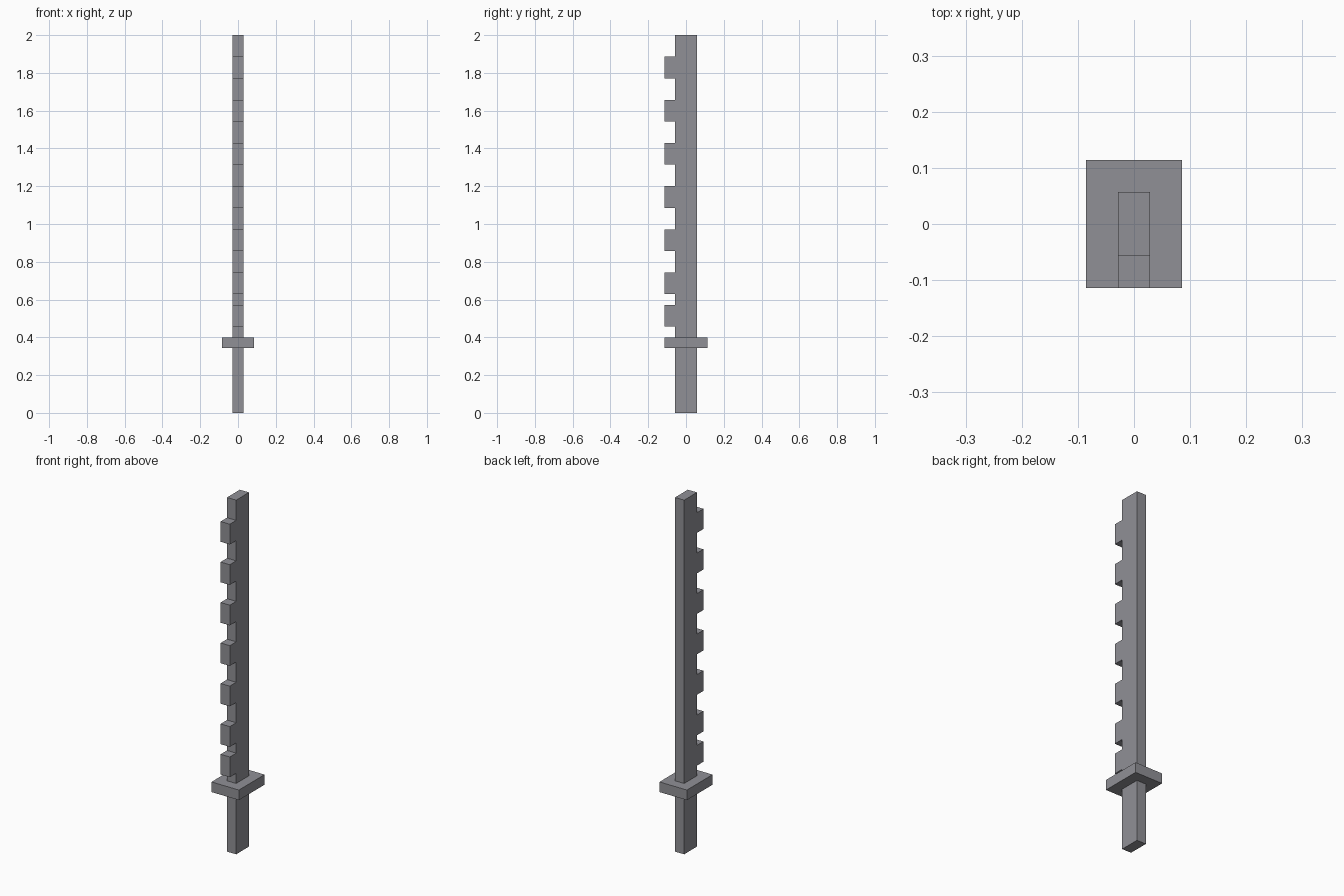
import bpy
import bmesh
from mathutils import Matrix, Vector

default = bpy.data.objects.get("Cube")
if default:
    bpy.data.objects.remove(default, do_unlink=True)

UNIT = 2 / 35  # every part sits on this block grid

steel = bpy.data.materials.new("steel grey")
steel.use_nodes = True
colour = (0.28, 0.28, 0.305, 1)
steel.diffuse_color = colour
steel.node_tree.nodes["Principled BSDF"].inputs["Base Color"].default_value = colour


def box(name, width, y_range, z_range):
    """Box centred on x, measured in grid units."""
    size = Vector((width, y_range[1] - y_range[0], z_range[1] - z_range[0]))
    centre = Vector((0, sum(y_range) / 2, sum(z_range) / 2))
    bm = bmesh.new()
    bmesh.ops.create_cube(bm, size=1, matrix=Matrix.LocRotScale(None, None, size * UNIT))
    mesh = bpy.data.meshes.new(name)
    bm.to_mesh(mesh)
    bm.free()
    mesh.materials.append(steel)
    obj = bpy.data.objects.new(name, mesh)
    obj.location = centre * UNIT
    bpy.context.collection.objects.link(obj)
    return obj


# Grip, guard and blade
box("grip", 1, (-1, 1), (0, 6))
box("guard", 3, (-2, 2), (6, 7))
box("blade", 1, (-1, 1), (7, 35))

# Square teeth along the front edge; the lowest one sits closer to its neighbour
for i, base in enumerate([8, *range(11, 32, 4)], start=1):
    box(f"tooth_{i}", 1, (-2, -1), (base, base + 2))
